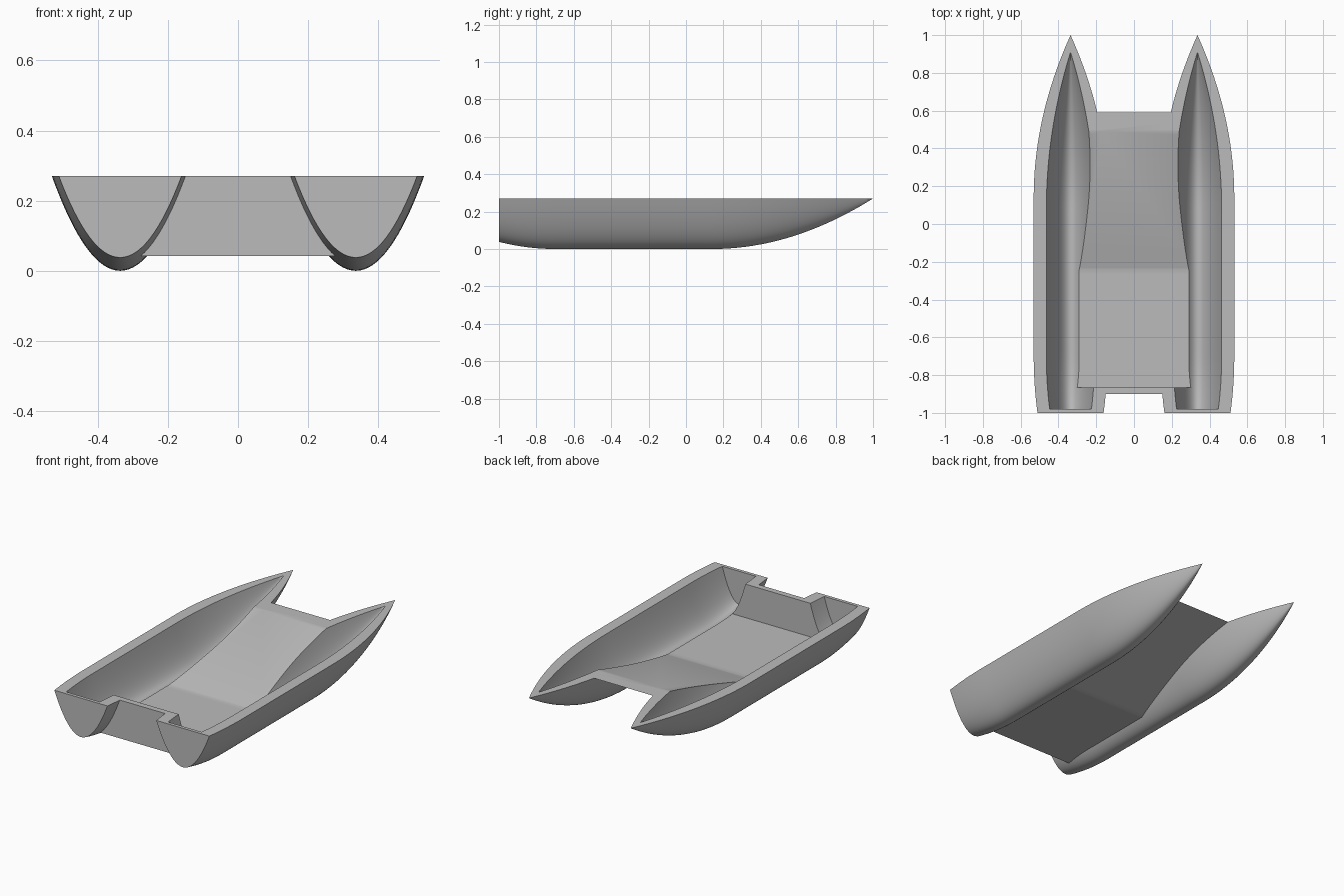
import bpy
import bmesh

cube = bpy.data.objects.get("Cube")
if cube:
    bpy.data.objects.remove(cube, do_unlink=True)

DECK = 0.27      # deck height
HULL_X = 0.336   # centre line of each hull
STATIONS = 56
SEGMENTS = 32

grey = bpy.data.materials.new("hull grey")
grey.use_nodes = True
grey.diffuse_color = (0.5, 0.5, 0.5, 1)
grey.node_tree.nodes["Principled BSDF"].inputs["Base Color"].default_value = (0.5, 0.5, 0.5, 1)


def finish(bm, name):
    bmesh.ops.remove_doubles(bm, verts=bm.verts, dist=1e-5)
    bmesh.ops.dissolve_degenerate(bm, edges=bm.edges, dist=1e-5)
    bmesh.ops.recalc_face_normals(bm, faces=bm.faces)
    mesh = bpy.data.meshes.new(name)
    bm.to_mesh(mesh)
    bm.free()
    mesh.materials.append(grey)
    obj = bpy.data.objects.new(name, mesh)
    bpy.context.collection.objects.link(obj)
    return obj


def hull(name, cx, stern, bow, half_width, keel, bow_start, rise=0.0):
    """Parabolic sections lofted from a flat stern to a pointed bow."""
    bm = bmesh.new()
    rings = []
    for i in range(STATIONS + 1):
        y = stern + (bow - stern) * i / STATIONS
        fore = max(0, (y - bow_start) / (bow - bow_start)) ** 2
        aft = max(0, (-0.7 - y) / 0.3) ** 2
        w = half_width * (1 - fore) - 0.02 * aft
        low = keel + (DECK - keel) * fore + 0.038 * aft
        ring = []
        for k in range(SEGMENTS + 1):
            s = 2 * k / SEGMENTS - 1
            ring.append(bm.verts.new((cx + w * s, y, low + (DECK - low) * s * s)))
        if rise:
            ring += [bm.verts.new((cx + w * s, y, DECK + rise)) for s in (1, -1)]
        rings.append(ring)
    n = len(rings[0])
    for a, b in zip(rings, rings[1:]):
        for k in range(n):
            bm.faces.new((a[k], a[(k + 1) % n], b[(k + 1) % n], b[k]))
    bm.faces.new(rings[0])
    return finish(bm, name)


def slab(name, profile, half):
    """Side profile (y, z) extruded across the beam."""
    bm = bmesh.new()
    ends = [[bm.verts.new((x, y, z)) for y, z in profile] for x in (-half, half)]
    n = len(profile)
    for k in range(n):
        j = (k + 1) % n
        bm.faces.new((ends[0][k], ends[0][j], ends[1][j], ends[1][k]))
    bm.faces.new(ends[0])
    bm.faces.new(ends[1])
    return finish(bm, name)


def combine(body, other, operation):
    mod = body.modifiers.new(operation.lower(), "BOOLEAN")
    mod.operation = operation
    mod.solver = "EXACT"
    mod.object = other
    bpy.context.view_layer.objects.active = body
    bpy.ops.object.modifier_apply(modifier=mod.name)
    bpy.data.objects.remove(other, do_unlink=True)


# Bridge between the hulls, with its underside rising to the front lip
body = slab("twin_hull_body", [(-0.9, 0.042), (-0.24, 0.042), (0.59, DECK), (-0.9, DECK)], HULL_X)

# Two outer hulls
for side in (-1, 1):
    combine(body, hull("outer_hull", side * HULL_X, -1, 1, 0.195, 0, 0.14), "UNION")

# Hollow hull interiors
for side in (-1, 1):
    combine(body, hull("hull_cavity", side * HULL_X, -0.98, 0.91, 0.128, 0.04, 0.08, 0.1), "DIFFERENCE")

# Open cockpit with a flat floor and a ramp up to the foredeck
slope = (DECK - 0.07) / (0.49 + 0.24)
well = [(-0.865, 0.07), (-0.24, 0.07), (0.49 + 0.05 / slope, DECK + 0.05), (-0.865, DECK + 0.05)]
combine(body, slab("cockpit_cut", well, HULL_X), "DIFFERENCE")

# Smooth hull skin with crisp rims
bpy.ops.object.select_all(action="DESELECT")
body.select_set(True)
bpy.context.view_layer.objects.active = body
bpy.ops.object.shade_smooth_by_angle(angle=0.45)
